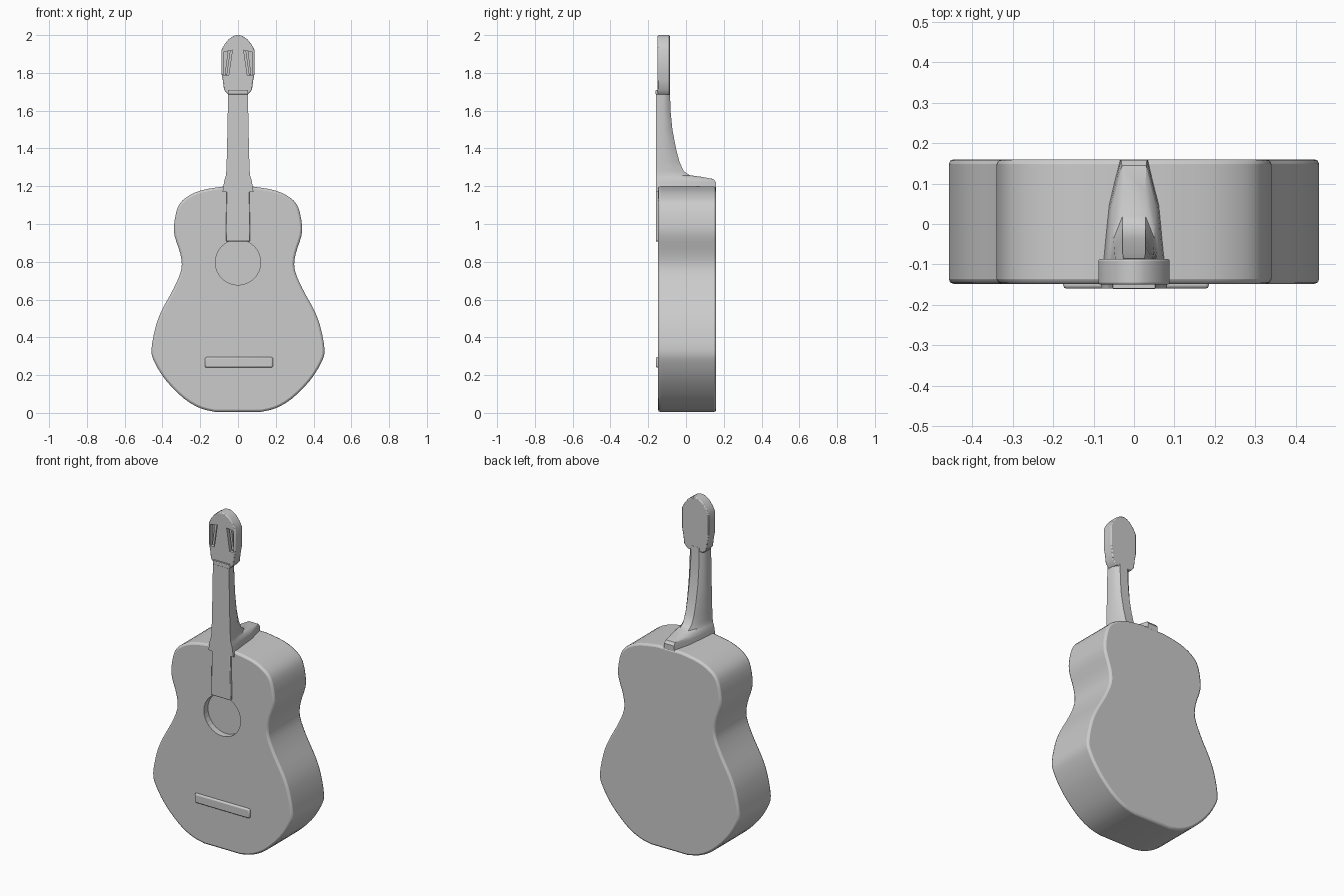
import bpy, bmesh, math
from mathutils import Vector

cube = bpy.data.objects.get("Cube")
if cube:
    bpy.data.objects.remove(cube, do_unlink=True)

grey = bpy.data.materials.new("plain_grey")
grey.use_nodes = True
COLOUR = (0.6, 0.6, 0.6, 1)
grey.diffuse_color = COLOUR
grey.node_tree.nodes["Principled BSDF"].inputs["Base Color"].default_value = COLOUR


def loft(name, rings):
    """Skin a list of equal-length point rings and cap both ends."""
    bm = bmesh.new()
    loops = [[bm.verts.new(p) for p in ring] for ring in rings]
    n = len(loops[0])
    for a, b in zip(loops, loops[1:]):
        for i in range(n):
            j = (i + 1) % n
            bm.faces.new((a[i], a[j], b[j], b[i]))
    bm.faces.new(loops[0])
    bm.faces.new(loops[-1])
    bmesh.ops.recalc_face_normals(bm, faces=bm.faces)
    mesh = bpy.data.meshes.new(name)
    bm.to_mesh(mesh)
    bm.free()
    mesh.materials.append(grey)
    obj = bpy.data.objects.new(name, mesh)
    bpy.context.collection.objects.link(obj)
    return obj


def plate(name, outline, front, back):
    """Extrude an (x, z) outline from front to back."""
    return loft(name, [[(x, y, z) for x, z in outline] for y in (front, back)])


def mirrored(half):
    return half + [(-x, z) for x, z in reversed(half) if x > 0]


def smooth_curve(points, steps=3):
    """Catmull-Rom through the points, keeping the ends."""
    v = [Vector(p) for p in points]
    v = [v[0]] + v + [v[-1]]
    out = []
    for a, b, c, d in zip(v, v[1:], v[2:], v[3:]):
        for s in range(steps):
            t = s / steps
            p = 0.5 * (2 * b + (c - a) * t + (2 * a - 5 * b + 4 * c - d) * t * t
                       + (3 * b - a - 3 * c + d) * t ** 3)
            out.append(tuple(p))
    return out + [tuple(points[-1])]


def bevel(obj, width, segments=2):
    m = obj.modifiers.new("edge", "BEVEL")
    m.width, m.segments, m.limit_method = width, segments, "ANGLE"
    m.angle_limit = math.radians(40)


def cut(obj, cutter):
    m = obj.modifiers.new("cut", "BOOLEAN")
    m.object, m.operation, m.solver = cutter, "DIFFERENCE", "EXACT"
    cutter.hide_render = True
    cutter.hide_set(True)


def finish(obj, angle=35):
    bpy.ops.object.select_all(action="DESELECT")
    obj.select_set(True)
    bpy.context.view_layer.objects.active = obj
    bpy.ops.object.shade_smooth_by_angle(angle=math.radians(angle))


# Body with a shallow sound hole
half_body = [(0.12, 0.005), (0.2, 0.025), (0.285, 0.075), (0.38, 0.17), (0.44, 0.265),
             (0.458, 0.335), (0.435, 0.46), (0.4, 0.55), (0.34, 0.66), (0.3, 0.76),
             (0.305, 0.84), (0.335, 0.935), (0.338, 1.0), (0.318, 1.09),
             (0.275, 1.14), (0.195, 1.178), (0.08, 1.198)]
body = plate("body", mirrored(smooth_curve(half_body)), -0.148, 0.16)
bevel(body, 0.012)
circle = [(0.12 * math.cos(a), 0.797 + 0.12 * math.sin(a))
          for a in (i * math.tau / 32 for i in range(32))]
hole = plate("sound_hole_cutter", circle, -0.3, -0.11)
cut(body, hole)
finish(body)

# Bridge
bridge = plate("bridge", [(-0.175, 0.24), (0.185, 0.24), (0.185, 0.295), (-0.175, 0.295)],
               -0.16, -0.14)
bevel(bridge, 0.008)
finish(bridge)

# Fingerboard over the body
board = plate("fingerboard", mirrored([(0.064, 0.908), (0.06, 1.25)]), -0.16, -0.13)
bevel(board, 0.004)
finish(board)

# Neck and heel: z, front half width, back half width, back depth
sections = [(1.71, 0.052, 0.026, -0.085), (1.6, 0.054, 0.027, -0.082),
            (1.5, 0.056, 0.028, -0.072), (1.4, 0.058, 0.028, -0.053),
            (1.33, 0.06, 0.028, -0.035), (1.28, 0.062, 0.028, -0.012),
            (1.258, 0.064, 0.028, 0.02), (1.25, 0.066, 0.028, 0.08),
            (1.238, 0.07, 0.03, 0.145), (1.222, 0.074, 0.032, 0.158),
            (1.17, 0.082, 0.036, 0.158)]
rings = []
for z, wide, narrow, back in sections:
    mid = -0.12 + (back + 0.12) * 0.6
    side = [(wide, -0.16), (wide, -0.12), ((wide + narrow) * 0.55, mid), (narrow, back)]
    rings.append([(x, y, z) for x, y in mirrored(side)])
neck = loft("neck", rings)
finish(neck)

# Headstock with two recessed slots
half_head = [(0.052, 1.685), (0.074, 1.71), (0.08, 1.76), (0.088, 1.8), (0.088, 1.92),
             (0.072, 1.95), (0.05, 1.978), (0.025, 1.995), (0.008, 2.0)]
head = plate("headstock", mirrored(half_head), -0.15, -0.086)
bevel(head, 0.005)
for side, label in ((1, "left"), (-1, "right")):
    slot = [(0.03, 1.92), (0.077, 1.91), (0.077, 1.785), (0.05, 1.785)]
    cut(head, plate(label + "_slot_cutter", [(side * x, z) for x, z in slot], -0.2, -0.122))
    roller = [(0.04, 1.915), (0.054, 1.915), (0.07, 1.79), (0.058, 1.79)]
    finish(plate(label + "_roller", [(side * x, z) for x, z in roller], -0.14, -0.115))
finish(head)

# Nut
nut = plate("nut", mirrored([(0.054, 1.685), (0.054, 1.708)]), -0.161, -0.1)
bevel(nut, 0.004)
finish(nut)
